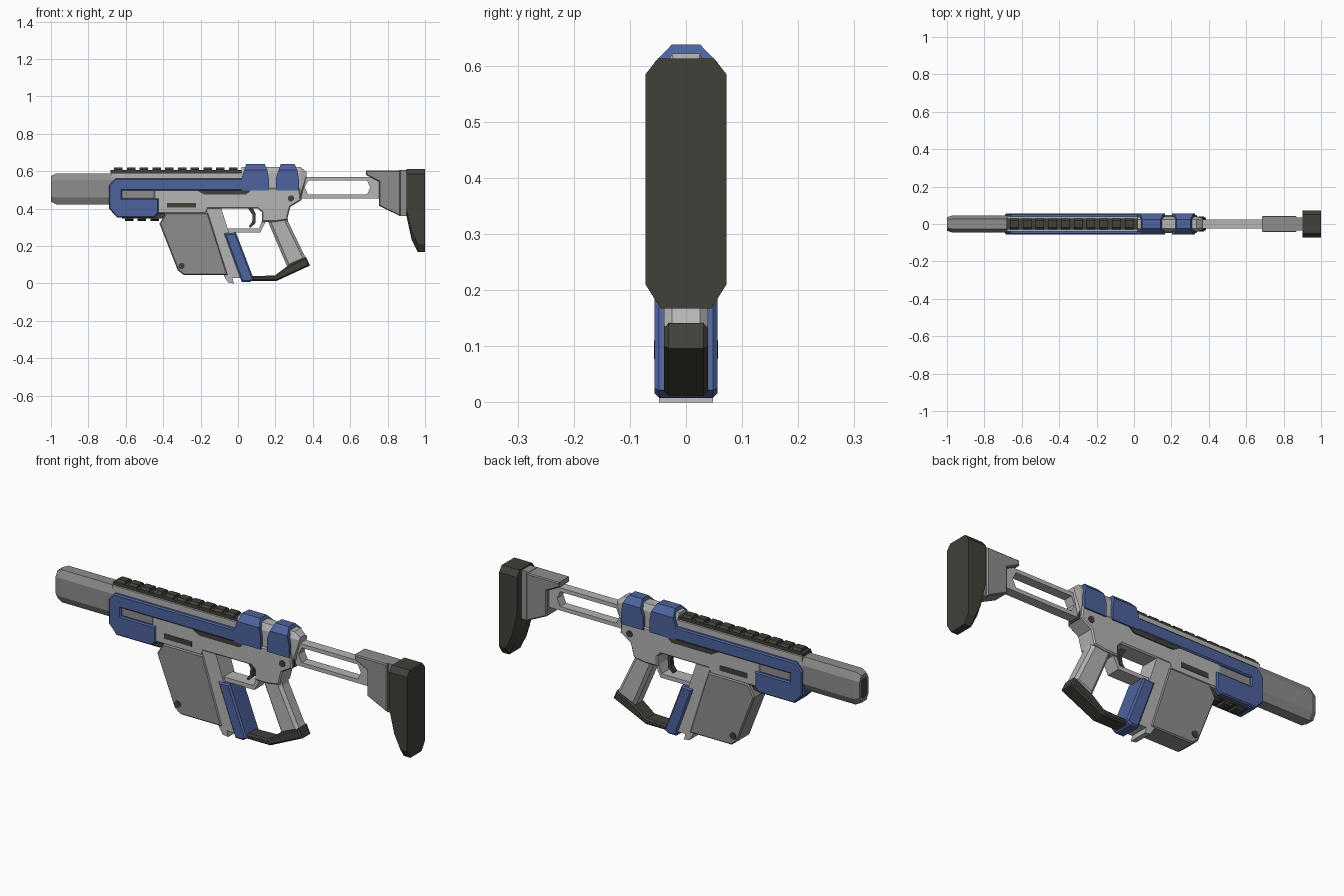
import bpy, bmesh, math

if "Cube" in bpy.data.objects:
    bpy.data.objects.remove(bpy.data.objects["Cube"])


def mat(name, col):
    m = bpy.data.materials.new(name)
    m.diffuse_color = (*col, 1)
    m.use_nodes = True
    m.node_tree.nodes["Principled BSDF"].inputs["Base Color"].default_value = m.diffuse_color
    return m


LIGHT = mat("light_grey", (0.46, 0.46, 0.46))
GREY = mat("mid_grey", (0.27, 0.27, 0.27))
BLUE = mat("blue", (0.075, 0.125, 0.34))
DARK = mat("charcoal", (0.052, 0.052, 0.042))


def finish(name, bm, m):
    bmesh.ops.recalc_face_normals(bm, faces=bm.faces)
    me = bpy.data.meshes.new(name)
    bm.to_mesh(me)
    bm.free()
    me.materials.append(m)
    ob = bpy.data.objects.new(name, me)
    bpy.context.collection.objects.link(ob)
    return ob


def prism(name, pts, w, m, bevel=0.0):
    """Side profile (x, z) extruded across y to +-w, with chamfered side rims."""
    bm = bmesh.new()
    a, b = ([bm.verts.new((x, y, z)) for x, z in pts] for y in (-w, w))
    caps = [bm.faces.new(a), bm.faces.new(b)]
    n = len(pts)
    for i in range(n):
        j = (i + 1) % n
        bm.faces.new((a[i], a[j], b[j], b[i]))
    if bevel:
        edges = list({e for f in caps for e in f.edges})
        bmesh.ops.recalc_face_normals(bm, faces=bm.faces)
        bmesh.ops.bevel(bm, geom=edges, offset=bevel, segments=1, affect='EDGES', clamp_overlap=True)
    return finish(name, bm, m)


def frame(name, outer, inner, w, m):
    """Side profile with a hole; both loops have the same point count."""
    bm = bmesh.new()
    o0, i0, i1, o1 = ([bm.verts.new((x, y, z)) for x, z in p]
                      for p, y in ((outer, -w), (inner, -w), (inner, w), (outer, w)))
    n = len(outer)
    for p, q in ((o0, i0), (i0, i1), (i1, o1), (o1, o0)):
        for i in range(n):
            j = (i + 1) % n
            bm.faces.new((p[i], p[j], q[j], q[i]))
    return finish(name, bm, m)


def loft(name, rings, m):
    """Skin closed rings of points and cap both ends."""
    bm = bmesh.new()
    vs = [[bm.verts.new(p) for p in r] for r in rings]
    n = len(vs[0])
    for a, b in zip(vs, vs[1:]):
        for i in range(n):
            j = (i + 1) % n
            bm.faces.new((a[i], a[j], b[j], b[i]))
    bm.faces.new(vs[0])
    bm.faces.new(vs[-1])
    return finish(name, bm, m)


def rect(x0, x1, w, z):
    return [(x0, -w, z), (x1, -w, z), (x1, w, z), (x0, w, z)]


def octo(x, w, z0, z1, cy, cz):
    return [(x, -w, z0 + cz), (x, cy - w, z0), (x, w - cy, z0), (x, w, z0 + cz),
            (x, w, z1 - cz), (x, w - cy, z1), (x, cy - w, z1), (x, -w, z1 - cz)]


def box(name, x0, x1, w, z0, z1, m):
    return loft(name, [rect(x0, x1, w, z0), rect(x0, x1, w, z1)], m)


def pin(name, x, z, r, w):
    pts = [(x + r * math.cos(k * math.pi / 4 + .39), z + r * math.sin(k * math.pi / 4 + .39)) for k in range(8)]
    prism(name, pts, w, DARK)


# Barrel shroud
loft("barrel_shroud", [octo(-1, .036, .437, .575, .016, .028), octo(-.972, .045, .423, .588, .018, .036),
                       octo(-.44, .045, .423, .588, .018, .036)], GREY)
loft("muzzle_opening", [octo(-1.0, .026, .457, .555, .012, .02), octo(-1.001, .026, .457, .555, .012, .02)], DARK)

# Upper receiver and its top spine
box("upper_spine", -.68, .06, .04, .52, .592, LIGHT)
loft("upper_receiver", [octo(.02, .04, .45, .622, .015, .03), octo(.335, .04, .45, .622, .015, .03),
                        octo(.365, .032, .565, .598, .012, .01)], LIGHT)

# Lower receiver, magazine well and guard
prism("receiver_body", [(-.45, .51), (.33, .51), (.337, .444), (.28, .41), (.262, .34), (.2, .33), (.128, .33),
                        (.128, .38), (.107, .40), (-.16, .40), (-.17, .374), (-.45, .374)], .049, LIGHT, .006)
prism("magazine_well", [(-.17, .402), (-.09, .402), (-.048, .273), (.027, .03), (-.03, .03), (-.022, 0),
                        (-.053, .005), (-.075, .04)], .048, LIGHT)
prism("trigger_guard", [(-.06, .293), (.112, .293), (.128, .335), (.15, .335), (.118, .272), (-.06, .272)], .036, LIGHT)
prism("trigger", [(.052, .405), (.08, .40), (.095, .37), (.092, .32), (.065, .298), (.058, .306),
                  (.076, .33), (.078, .365)], .012, DARK)

# Grip, foot and blue foregrip strip
prism("grip", [(.155, .345), (.265, .352), (.268, .33), (.353, .155), (.368, .13), (.265, .085), (.203, .23)],
      .039, LIGHT, .014)
prism("grip_foot", [(.045, .038), (.198, .043), (.262, .092), (.364, .142), (.385, .096), (.203, .012), (.045, .012)],
      .039, DARK, .008)
prism("front_strip", [(-.075, .268), (-.011, .272), (.085, .022), (.064, .008), (.02, .008)], .056, BLUE, .008)

# Magazine housing
prism("magazine_housing", [(-.385, .378), (-.16, .378), (-.055, .045), (-.29, .045), (-.322, .07), (-.42, .32)],
      .053, GREY, .006)
pin("magazine_pin", -.302, .094, .018, .057)
pin("rear_pin", .283, .455, .017, .053)

# Blue handguard and saddle humps
prism("handguard", [(-.69, .524), (-.658, .561), (.03, .561), (.165, .561), (.165, .497), (-.62, .497), (-.62, .455),
                    (-.425, .455), (-.425, .374), (-.449, .353), (-.647, .353), (-.69, .4)], .056, BLUE, .006)
for nm, a, b in (("front_saddle", .018, .165), ("rear_saddle", .202, .325)):
    loft(nm, [rect(a, b, .056, .497), rect(a, b, .056, .561), rect(a + .015, b - .008, .056, .606),
              rect(a + .026, b - .022, .025, .638)], BLUE)

# Dark inserts on the receiver sides
prism("side_slot", [(-.38, .405), (-.225, .405), (-.225, .431), (-.38, .431)], .051, DARK)
prism("side_port", [(-.22, .498), (.07, .498), (.043, .475), (-.18, .475)], .054, DARK)

# Top and bottom accessory rails
box("top_rail", -.682, .03, .03, .59, .606, DARK)
for k in range(10):
    x = -.663 + k * .0682
    loft(f"top_rail_tooth_{k}", [rect(x, x + .046, .03, .605), rect(x, x + .046, .03, .61),
                                 rect(x, x + .046, .018, .62)], DARK)
box("bottom_rail", -.62, -.39, .03, .347, .375, DARK)
for k in range(3):
    x = -.605 + k * .0682
    loft(f"bottom_rail_tooth_{k}", [rect(x, x + .045, .018, .335), rect(x, x + .045, .03, .345),
                                    rect(x, x + .045, .03, .35)], DARK)

# Stock: hinge plate, open strut, shoulder block and butt pad
box("hinge_plate", .32, .34, .036, .445, .58, DARK)
frame("stock_strut", [(.335, .513), (.335, .57), (.76, .57), (.76, .513), (.76, .455), (.335, .455)],
      [(.357, .513), (.375, .55), (.69, .55), (.707, .513), (.69, .475), (.375, .475)], .024, LIGHT)
prism("shoulder_block", [(.684, .605), (.868, .605), (.868, .36), (.754, .415), (.754, .545), (.684, .58)],
      .044, GREY, .005)
box("pad_neck", .86, .91, .034, .36, .607, GREY)
loft("butt_pad", [
    [(x, s * w, z) for s, w, z in ((-1, .05, .613), (1, .05, .613), (1, .072, .585), (1, .072, zs),
                                   (1, .045, zb), (-1, .045, zb), (-1, .072, zs), (-1, .072, .585))]
    for x, zs, zb in ((.9, .40, .365), (.928, .28, .235), (.962, .21, .167), (1.0, .21, .167))], DARK)
